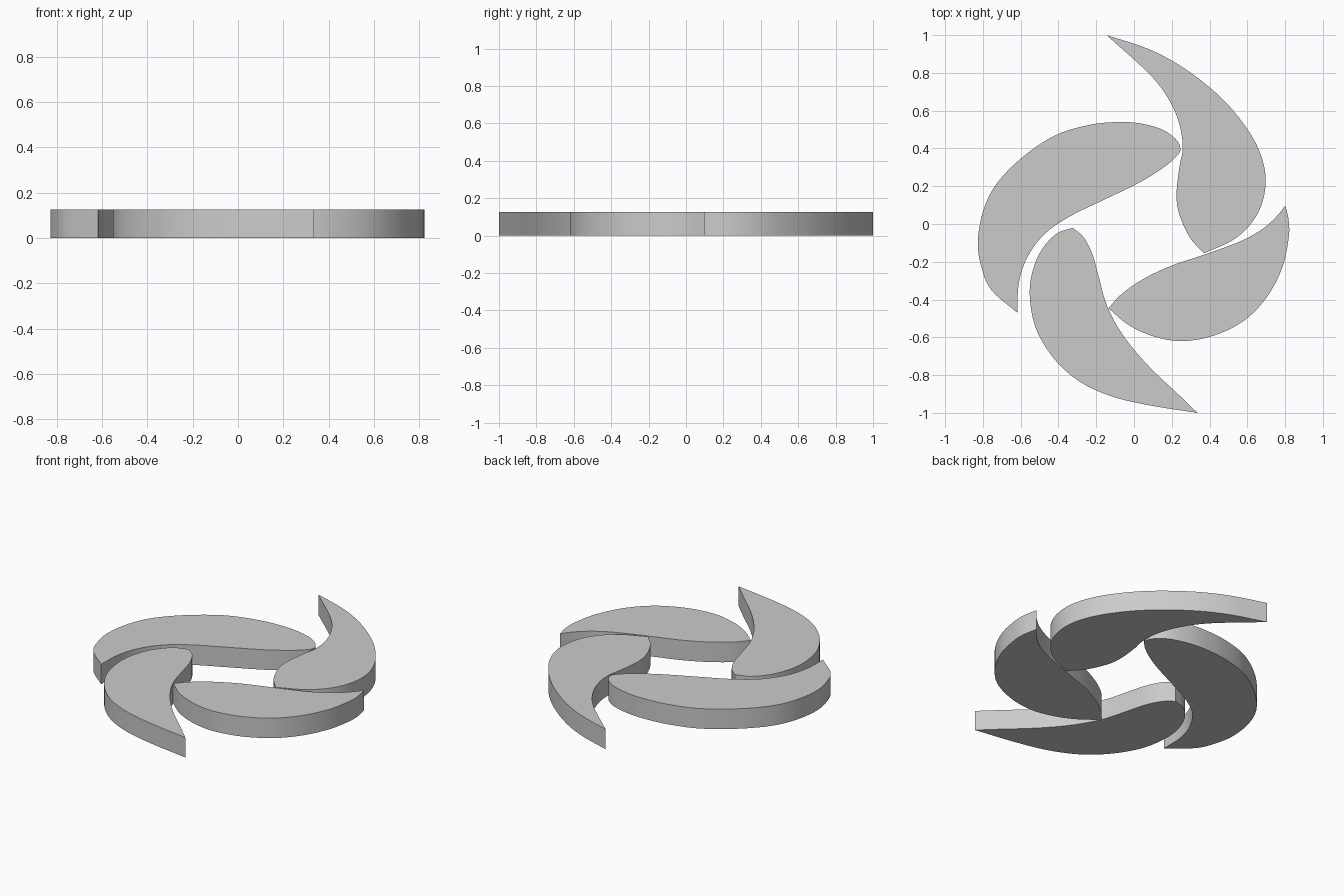
import bpy
import bmesh
from mathutils import Vector

THICKNESS = 0.125
STEPS = 5


def smooth_stroke(points):
    """Catmull-Rom samples through the points, without the last one."""
    p = [Vector(q) for q in points]
    p = [2 * p[0] - p[1]] + p + [2 * p[-1] - p[-2]]
    out = []
    for a, b, c, d in zip(p, p[1:], p[2:], p[3:]):
        for i in range(STEPS):
            t = i / STEPS
            out.append(0.5 * (2 * b + (c - a) * t + (2 * a - 5 * b + 4 * c - d) * t ** 2
                              + (3 * b - a - 3 * c + d) * t ** 3))
    return out


def make_blade(name, *strokes):
    """Flat blade; strokes meet at sharp corners and form a closed outline."""
    bm = bmesh.new()
    outline = [q for s in strokes for q in smooth_stroke(s)]
    face = bm.faces.new([bm.verts.new((q.x, q.y, 0)) for q in outline])
    top = bmesh.ops.extrude_face_region(bm, geom=[face], use_keep_orig=True)["geom"]
    bmesh.ops.translate(bm, vec=(0, 0, THICKNESS),
                        verts=[v for v in top if isinstance(v, bmesh.types.BMVert)])
    bmesh.ops.recalc_face_normals(bm, faces=bm.faces[:])
    mesh = bpy.data.meshes.new(name)
    bm.to_mesh(mesh)
    bm.free()
    obj = bpy.data.objects.new(name, mesh)
    bpy.context.collection.objects.link(obj)
    bpy.ops.object.select_all(action='DESELECT')
    obj.select_set(True)
    bpy.context.view_layer.objects.active = obj
    bpy.ops.object.shade_smooth_by_angle(angle=0.5)


# Upper right blade: outer edge, then inner edge
make_blade("blade_upper_right",
           [(-0.145, 1.0), (0.08, 0.925), (0.27, 0.822), (0.46, 0.67), (0.595, 0.51),
            (0.67, 0.37), (0.697, 0.235), (0.675, 0.10), (0.61, -0.01), (0.515, -0.09),
            (0.37, -0.155)],
           [(0.37, -0.155), (0.295, -0.07), (0.24, 0.05), (0.225, 0.155), (0.24, 0.30),
            (0.257, 0.395), (0.245, 0.51), (0.195, 0.64), (0.09, 0.785), (-0.145, 1.0)])

# Upper left blade: one stroke around its rounded end
make_blade("blade_upper_left",
           [(-0.617, -0.47), (-0.755, -0.35), (-0.807, -0.23), (-0.827, -0.10),
            (-0.80, 0.065), (-0.73, 0.21), (-0.595, 0.35), (-0.42, 0.468),
            (-0.235, 0.525), (-0.075, 0.54), (0.04, 0.531), (0.15, 0.50), (0.22, 0.45),
            (0.245, 0.405), (0.235, 0.37), (0.165, 0.305), (0.03, 0.22), (-0.155, 0.13),
            (-0.34, 0.04), (-0.475, -0.055), (-0.565, -0.177), (-0.61, -0.315),
            (-0.617, -0.47)])

# Lower right blade: inner edge, then outer edge
make_blade("blade_lower_right",
           [(-0.135, -0.447), (-0.065, -0.37), (0.055, -0.288), (0.20, -0.22),
            (0.37, -0.163), (0.56, -0.093), (0.675, -0.03), (0.75, 0.035), (0.802, 0.098)],
           [(0.802, 0.098), (0.82, 0.01), (0.818, -0.08), (0.785, -0.23), (0.705, -0.385),
            (0.585, -0.51), (0.425, -0.59), (0.257, -0.62), (0.11, -0.597),
            (-0.025, -0.537), (-0.135, -0.447)])

# Lower left blade: outer edge, then inner edge
make_blade("blade_lower_left",
           [(-0.325, -0.02), (-0.415, -0.055), (-0.50, -0.155), (-0.547, -0.295),
            (-0.547, -0.435), (-0.51, -0.575), (-0.42, -0.717), (-0.29, -0.833),
            (-0.12, -0.912), (0.082, -0.96), (0.336, -1.0)],
           [(0.336, -1.0), (0.24, -0.907), (0.08, -0.755), (-0.05, -0.60),
            (-0.14, -0.44), (-0.19, -0.267), (-0.22, -0.16), (-0.267, -0.07),
            (-0.325, -0.02)])
